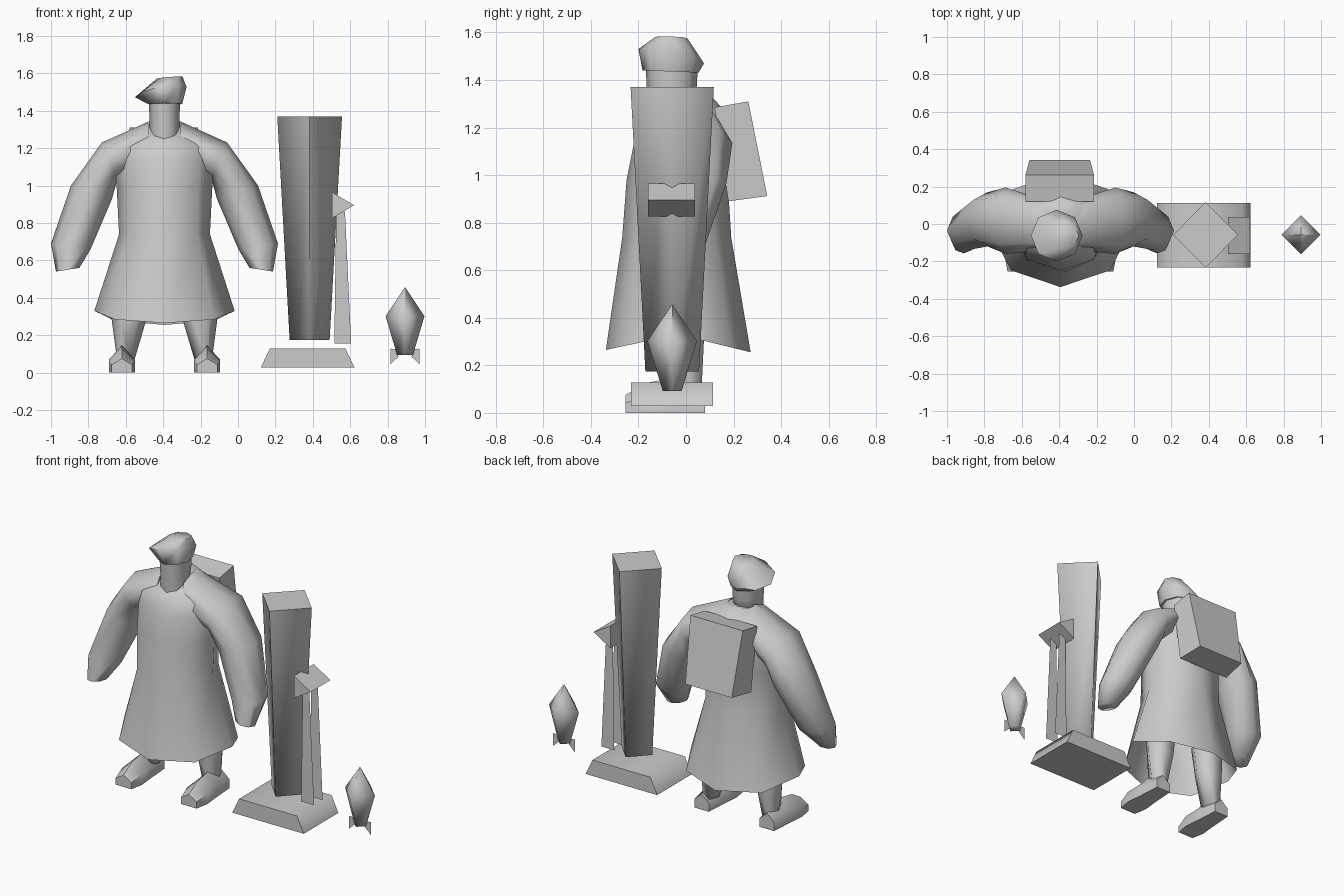
import bpy, bmesh, math
from mathutils import Vector

cube = bpy.data.objects.get("Cube")
if cube:
    bpy.data.objects.remove(cube, do_unlink=True)

grey = bpy.data.materials.new("plain grey")
grey.use_nodes = True
grey.diffuse_color = (0.6, 0.6, 0.6, 1)
grey.node_tree.nodes["Principled BSDF"].inputs["Base Color"].default_value = (0.6, 0.6, 0.6, 1)

CX = -0.393          # centre line of the figure
PX, PY = 0.383, -0.058   # centre of the pillar


def finish(name, bm, angle):
    """Turn a bmesh into a shaded object."""
    bmesh.ops.recalc_face_normals(bm, faces=bm.faces)
    mesh = bpy.data.meshes.new(name)
    bm.to_mesh(mesh)
    bm.free()
    mesh.materials.append(grey)
    ob = bpy.data.objects.new(name, mesh)
    bpy.context.collection.objects.link(ob)
    bpy.ops.object.select_all(action='DESELECT')
    ob.select_set(True)
    bpy.context.view_layer.objects.active = ob
    if angle:
        bpy.ops.object.shade_smooth_by_angle(angle=math.radians(angle))
    return ob


def loft(name, rings, caps=(True, True), angle=80):
    """Skin a row of closed rings with equal point counts."""
    bm = bmesh.new()
    rows = [[bm.verts.new(p) for p in r] for r in rings]
    n = len(rows[0])
    for a, b in zip(rows, rows[1:]):
        for i in range(n):
            j = (i + 1) % n
            bm.faces.new((a[i], a[j], b[j], b[i]))
    for row, cap in ((rows[0], caps[0]), (rows[-1], caps[1])):
        if cap:
            bm.faces.new(row)
    return finish(name, bm, angle)


def plate(name, points):
    """A single flat sheet."""
    bm = bmesh.new()
    bm.faces.new([bm.verts.new(p) for p in points])
    return finish(name, bm, 0)


def disc(x, y, z, rx, ry=None, n=8, tilt=(0, 0)):
    """Level or tilted polygon ring with its first point on +x."""
    ry = ry or rx
    out = []
    for i in range(n):
        a = 2 * math.pi * i / n
        dx, dy = rx * math.cos(a), ry * math.sin(a)
        out.append((x + dx, y + dy, z + tilt[0] * dx + tilt[1] * dy))
    return out


def coat_ring(hw, yf, yb, zf, zs, zb, n=8):
    """Oval ring whose front, side and back heights differ."""
    out = []
    for i in range(n):
        a = 2 * math.pi * i / n
        c = math.cos(a)
        z = zs + (zf - zs) * max(c, 0) + (zb - zs) * max(-c, 0)
        out.append((CX + hw * math.sin(a), (yf + yb) / 2 + c * (yf - yb) / 2, z))
    return out


# Long coat, open at the hem
loft("coat", [
    coat_ring(0.375, -0.337, 0.272, 0.265, 0.33, 0.255),
    coat_ring(0.243, -0.268, 0.19, 0.74, 0.74, 0.74),
    coat_ring(0.255, -0.25, 0.175, 0.98, 0.98, 0.98),
    coat_ring(0.27, -0.22, 0.2, 1.13, 1.15, 1.17),
    coat_ring(0.25, -0.2, 0.18, 1.19, 1.24, 1.25),
    coat_ring(0.09, -0.17, 0.1, 1.24, 1.335, 1.34),
], caps=(False, True))

# Sleeves: outer point, inner point (x offset, z) and depth range of each ring
SLEEVE = [
    ((0.08, 1.345), (0.10, 1.10), (-0.14, 0.13)),
    ((0.335, 1.23), (0.25, 1.04), (-0.16, 0.195)),
    ((0.50, 1.00), (0.28, 0.93), (-0.12, 0.17)),
    ((0.607, 0.69), (0.395, 0.66), (-0.14, 0.07)),
    ((0.58, 0.54), (0.455, 0.56), (-0.157, -0.04)),
]
# Boots: depth position, half width, top height
BOOT = [(0.08, 0.05, 0.10), (-0.07, 0.06, 0.145), (-0.17, 0.07, 0.125), (-0.255, 0.055, 0.075)]

for side, s in (("right", -1), ("left", 1)):
    rings = []
    for (ox, oz), (ix, iz), (y0, y1) in SLEEVE:
        ring = []
        for k in range(8):
            a = math.pi * k / 4
            t = 0.5 + 0.5 * math.cos(a)
            ring.append((CX + s * (ix + (ox - ix) * t),
                         (y0 + y1) / 2 + (y1 - y0) / 2 * math.sin(a),
                         iz + (oz - iz) * t))
        rings.append(ring)
    loft(side + "_sleeve", rings)

    loft(side + "_leg", [
        disc(CX + s * 0.18, 0.0, 0.48, 0.105, 0.095, 6),
        disc(CX + s * 0.19, 0.005, 0.28, 0.092, 0.08, 6),
        disc(CX + s * 0.207, 0.005, 0.07, 0.047, 0.068, 6)])

    rings = []
    for y, w, h in BOOT:
        x = CX + s * 0.228
        rings.append([(x - w, y, 0.0), (x + w, y, 0.0), (x + w, y, h * 0.55),
                      (x, y, h), (x - w, y, h * 0.55)])
    loft(side + "_boot", rings, angle=50)

# Head and lopsided cap
loft("head", [
    disc(CX, -0.07, 1.25, 0.078, 0.085, tilt=(0, 0.1)),
    disc(CX, -0.06, 1.37, 0.08, 0.105),
    disc(CX, -0.06, 1.46, 0.085, 0.11)])
loft("cap", [
    disc(-0.39, -0.065, 1.436, 0.092, 0.118, tilt=(0, -0.04)),
    disc(-0.413, -0.062, 1.50, 0.138, 0.138, tilt=(0.2, -0.22)),
    disc(-0.365, -0.062, 1.578, 0.068, 0.068, tilt=(0.08, -0.04))], angle=70)

# Backpack: side profile (depth, height, half width) swept across
PACK = [(0.12, 1.285, 0.183), (0.262, 1.31, 0.183), (0.342, 0.912, 0.162), (0.178, 0.89, 0.183)]
loft("backpack", [[(-0.397 + s * w, y, z) for y, z, w in PACK] for s in (-1, 1)], angle=45)

# Pillar: square, tapering downward, one corner facing forward
loft("pillar", [disc(PX, PY, 0.175, 0.107, 0.113, 4),
                disc(PX, PY, 1.37, 0.173, 0.175, 4)], angle=91)

# Plinth below the pillar
loft("plinth", [[(0.122, y, 0.028), (0.622, y, 0.028), (0.575, y, 0.128), (0.17, y, 0.128)]
                for y in (-0.232, 0.113)], angle=72)

# Wedge on the pillar with two hanging strips
loft("wedge", [[(0.502, y, 0.965), (0.62, y, 0.895), (0.502, y, 0.825)]
               for y in (-0.16, 0.037)], angle=85)
for i, y in enumerate((-0.105, -0.02)):
    plate("strip_%d" % (i + 1), [(0.515, y, 0.155), (0.605, y, 0.155),
                                 (0.572, y, 0.86), (0.525, y, 0.86)])

# Small rocket with two flat fins
RX = 0.893
loft("rocket", [disc(RX, PY, 0.093, 0.042, 0.04, 4),
                disc(RX, PY, 0.302, 0.104, 0.104, 4),
                disc(RX, PY, 0.455, 0.002, 0.002, 4)], angle=91)
for side, s in (("right", -1), ("left", 1)):
    plate(side + "_fin", [(RX + s * 0.035, PY, 0.085), (RX + s * 0.078, PY, 0.045),
                          (RX + s * 0.078, PY, 0.128), (RX + s * 0.045, PY, 0.125)])
